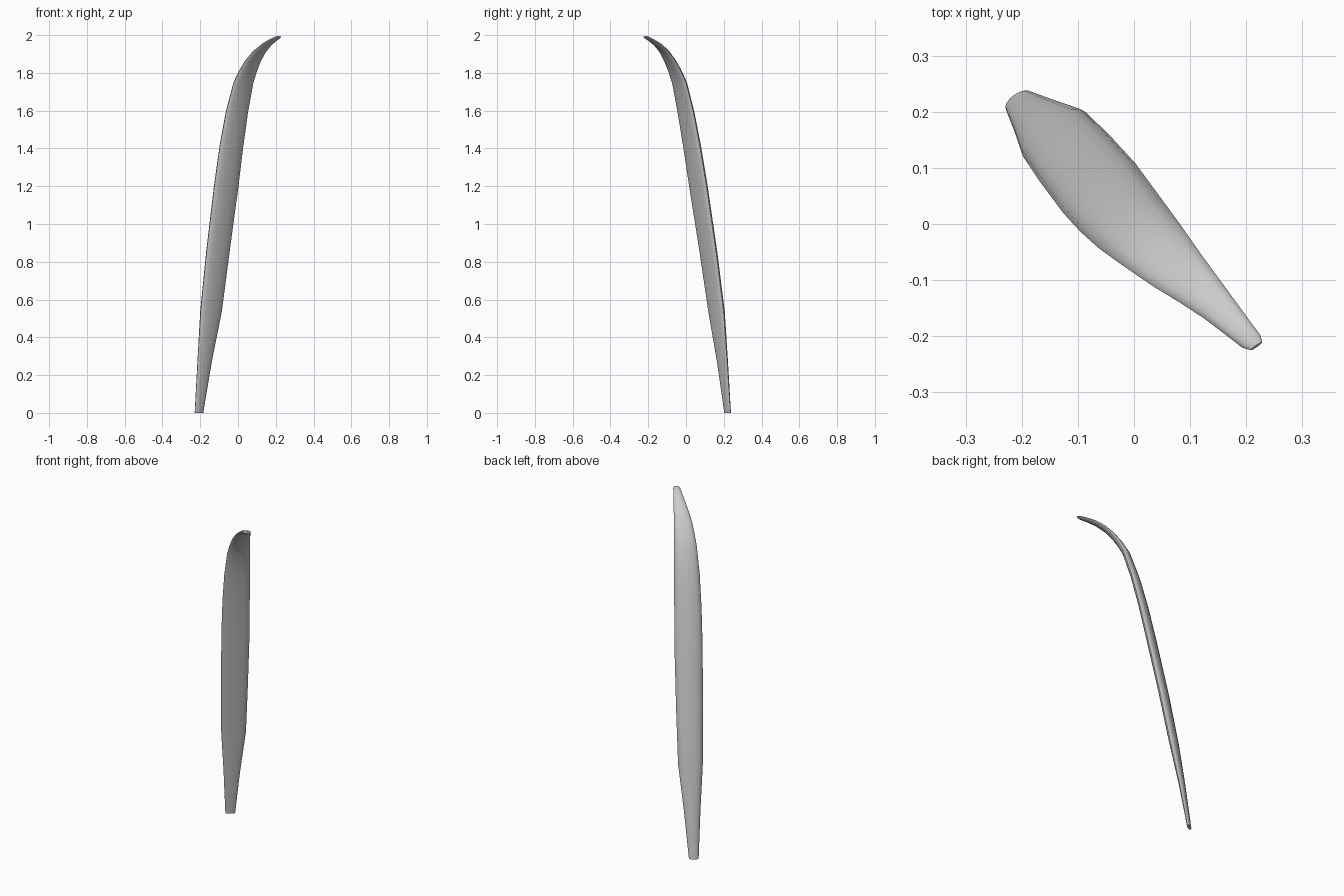
import bpy, bmesh, math
from mathutils import Vector

if "Cube" in bpy.data.objects:
    bpy.data.objects.remove(bpy.data.objects["Cube"])

# blade frame: W runs across the width, D is the direction it leans
a = math.radians(35)
W = Vector((math.cos(a), math.sin(a), 0))
D = Vector((math.sin(a), -math.cos(a), 0))
Z = Vector((0, 0, 1))

# stations: lean, height, low edge, high edge, thickness
S = [(-.298, .004, -.070, -.016, .020),
     (-.257, .28, -.080, .012, .032),
     (-.212, .54, -.093, .044, .046),
     (-.155, .86, -.094, .055, .048),
     (-.088, 1.20, -.092, .064, .048),
     (-.043, 1.42, -.086, .065, .046),
     (.000, 1.60, -.076, .066, .043),
     (.046, 1.75, -.060, .067, .038),
     (.078, 1.81, -.048, .067, .034),
     (.115, 1.865, -.034, .067, .030),
     (.160, 1.915, -.014, .068, .026),
     (.210, 1.952, .006, .069, .022),
     (.260, 1.977, .022, .070, .018),
     (.292, 1.990, .032, .071, .014),
     (.304, 1.995, .042, .066, .009)]
N = 16

bm = bmesh.new()
rings = []
for i, (d, z, lo, hi, t) in enumerate(S):
    p, q = S[max(i - 1, 0)], S[min(i + 1, len(S) - 1)]
    tan = (D * (q[0] - p[0]) + Z * (q[1] - p[1])).normalized()
    front = W.cross(tan)
    if front.dot(D) < 0:
        front = -front
    if i == 0:
        front = D
    ring = []
    for k in range(N):
        f = 2 * math.pi * k / N
        s = math.sin(f)
        # flatter front, rounder back
        depth = s * t * (.35 if s > 0 else .65)
        w = (lo + hi) / 2 + (hi - lo) / 2 * math.cos(f)
        ring.append(bm.verts.new(D * d + Z * z + W * w + front * depth))
    rings.append(ring)
for r0, r1 in zip(rings, rings[1:]):
    for k in range(N):
        j = (k + 1) % N
        bm.faces.new((r0[k], r0[j], r1[j], r1[k]))
bm.faces.new(rings[0])
bm.faces.new(rings[-1])
bmesh.ops.recalc_face_normals(bm, faces=bm.faces)

# rest the foot on the floor
low = min(v.co.z for v in bm.verts)
for v in bm.verts:
    v.co.z -= low

me = bpy.data.meshes.new("curved_blade")
bm.to_mesh(me)
bm.free()
ob = bpy.data.objects.new("curved_blade", me)
bpy.context.collection.objects.link(ob)
bpy.context.view_layer.objects.active = ob
ob.select_set(True)
bpy.ops.object.shade_smooth_by_angle(angle=math.radians(45))
